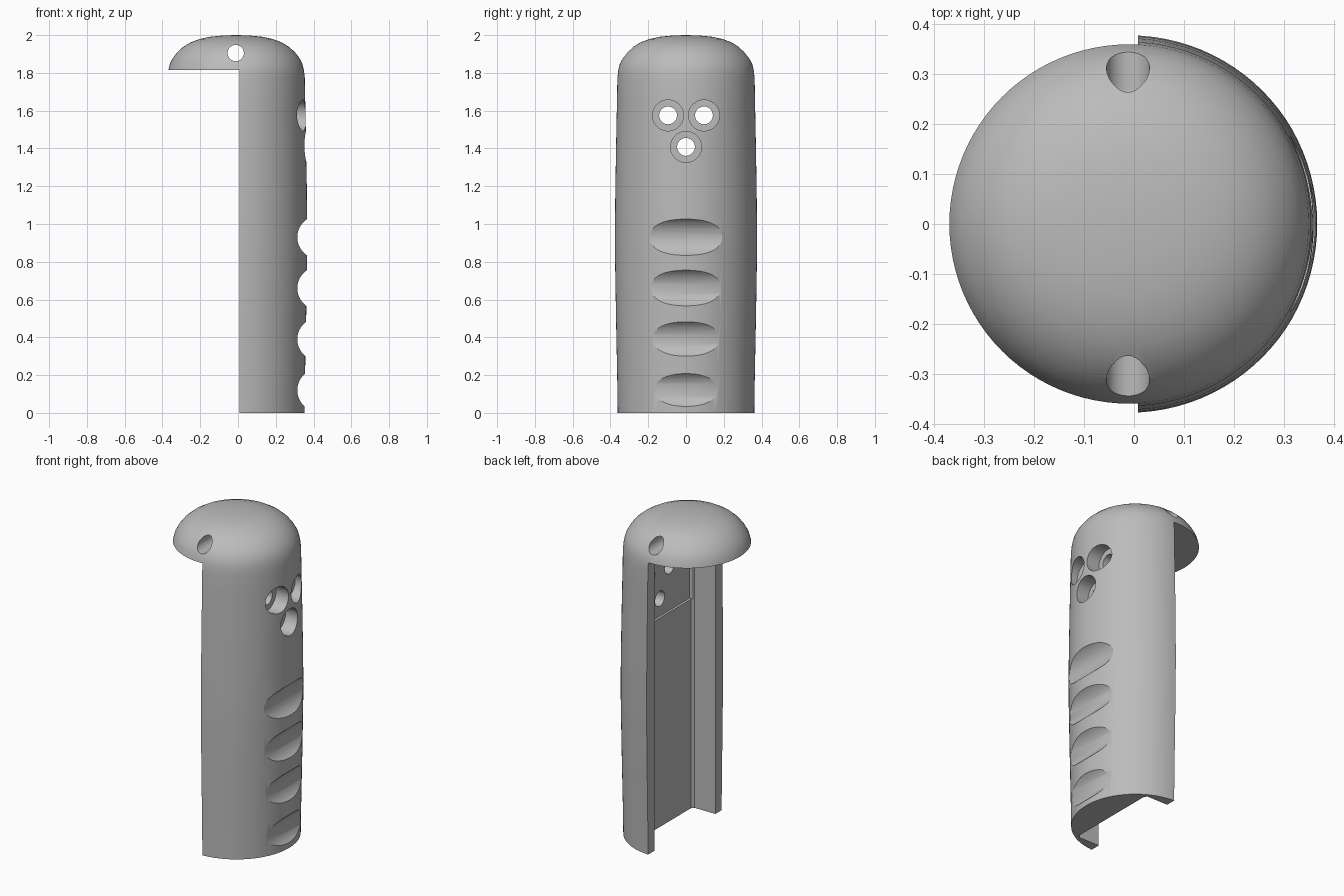
import bpy, bmesh, math
from mathutils import Matrix

if "Cube" in bpy.data.objects:
    bpy.data.objects.remove(bpy.data.objects["Cube"])

AXIS_X = -0.01      # axis of the turned body
UNDER = 1.815       # underside of the overhanging cap


def make(name, bm):
    bmesh.ops.recalc_face_normals(bm, faces=bm.faces)
    me = bpy.data.meshes.new(name)
    bm.to_mesh(me)
    bm.free()
    ob = bpy.data.objects.new(name, me)
    bpy.context.collection.objects.link(ob)
    return ob


def lathe(name, profile, sides):
    bm = bmesh.new()
    rings = []
    for r, z in profile:
        rings.append([bm.verts.new((AXIS_X + r * math.cos(2 * math.pi * i / sides),
                                    r * math.sin(2 * math.pi * i / sides), z))
                      for i in range(sides)])
    for a, b in zip(rings, rings[1:]):
        for i in range(sides):
            j = (i + 1) % sides
            bm.faces.new((a[i], a[j], b[j], b[i]))
    bm.faces.new(rings[0])
    tip = bm.verts.new((AXIS_X, 0, 2.0))
    for i in range(sides):
        bm.faces.new((rings[-1][i], rings[-1][(i + 1) % sides], tip))
    return make(name, bm)


def prism(name, outline, z0, z1):
    bm = bmesh.new()
    lo = [bm.verts.new((x, y, z0)) for x, y in outline]
    hi = [bm.verts.new((x, y, z1)) for x, y in outline]
    bm.faces.new(lo)
    bm.faces.new(hi)
    for i in range(len(lo)):
        j = (i + 1) % len(lo)
        bm.faces.new((lo[i], lo[j], hi[j], hi[i]))
    return make(name, bm)


def rod(name, axis, centre, radius, length, sides=48):
    bm = bmesh.new()
    turn = Matrix.Rotation(math.pi / 2, 4, 'Y' if axis == 'x' else 'X')
    bmesh.ops.create_cone(bm, cap_ends=True, segments=sides, radius1=radius,
                          radius2=radius, depth=length,
                          matrix=Matrix.Translation(centre) @ turn)
    return make(name, bm)


def cut(target, cutter):
    mod = target.modifiers.new("cut", 'BOOLEAN')
    mod.operation = 'DIFFERENCE'
    mod.solver = 'EXACT'
    mod.object = cutter
    bpy.context.view_layer.objects.active = target
    bpy.ops.object.modifier_apply(modifier=mod.name)
    bpy.data.objects.remove(cutter)


# Turned body with a domed cap
profile = [(0.362, 0), (0.365, 0.2), (0.371, 0.5), (0.376, 0.8), (0.377, 0.95),
           (0.375, 1.15), (0.371, 1.4), (0.366, 1.65), (0.364, 1.77), (0.359, 1.815),
           (0.350, 1.85), (0.334, 1.88), (0.311, 1.91), (0.280, 1.938),
           (0.242, 1.961), (0.195, 1.979), (0.14, 1.991), (0.07, 1.998)]
shell = lathe("handle_half", profile, 96)

# Remove the rear half and the inner channel below the cap
half = [(0.008, 0.6), (0.008, 0.3), (0.15, 0.3), (0.165, 0.285)]
outline = [(-0.6, 0.6)] + half + [(x, -y) for x, y in reversed(half)] + [(-0.6, -0.6)]
cut(shell, prism("channel_cutter", outline, -0.1, UNDER))

# Slightly deeper pocket at the top of the channel
cut(shell, prism("pocket_cutter", [(0.1, 0.292), (0.18, 0.292), (0.18, -0.292), (0.1, -0.292)],
                 1.3, 1.8))

# Finger grooves
for z in (0.93, 0.66, 0.39, 0.12):
    cut(shell, rod("groove_cutter", 'y', (0.429, 0, z), 0.115, 1.0, 64))

# Three counterbored button holes
for y, z in ((-0.095, 1.575), (0.095, 1.575), (0, 1.408)):
    cut(shell, rod("bore_cutter", 'x', (0.47, y, z), 0.082, 0.4))
    cut(shell, rod("hole_cutter", 'x', (0.3, y, z), 0.047, 0.5))

# Cross hole through the cap
cut(shell, rod("cross_hole_cutter", 'y', (-0.012, 0, 1.905), 0.043, 1.2))

# Single grey finish
grey = bpy.data.materials.new("grey")
grey.diffuse_color = (0.5, 0.5, 0.5, 1)
grey.use_nodes = True
grey.node_tree.nodes["Principled BSDF"].inputs["Base Color"].default_value = grey.diffuse_color
shell.data.materials.clear()
shell.data.materials.append(grey)
for p in shell.data.polygons:
    p.material_index = 0

bpy.ops.object.select_all(action='DESELECT')
shell.select_set(True)
bpy.context.view_layer.objects.active = shell
bpy.ops.object.shade_smooth_by_angle(angle=math.radians(30))
